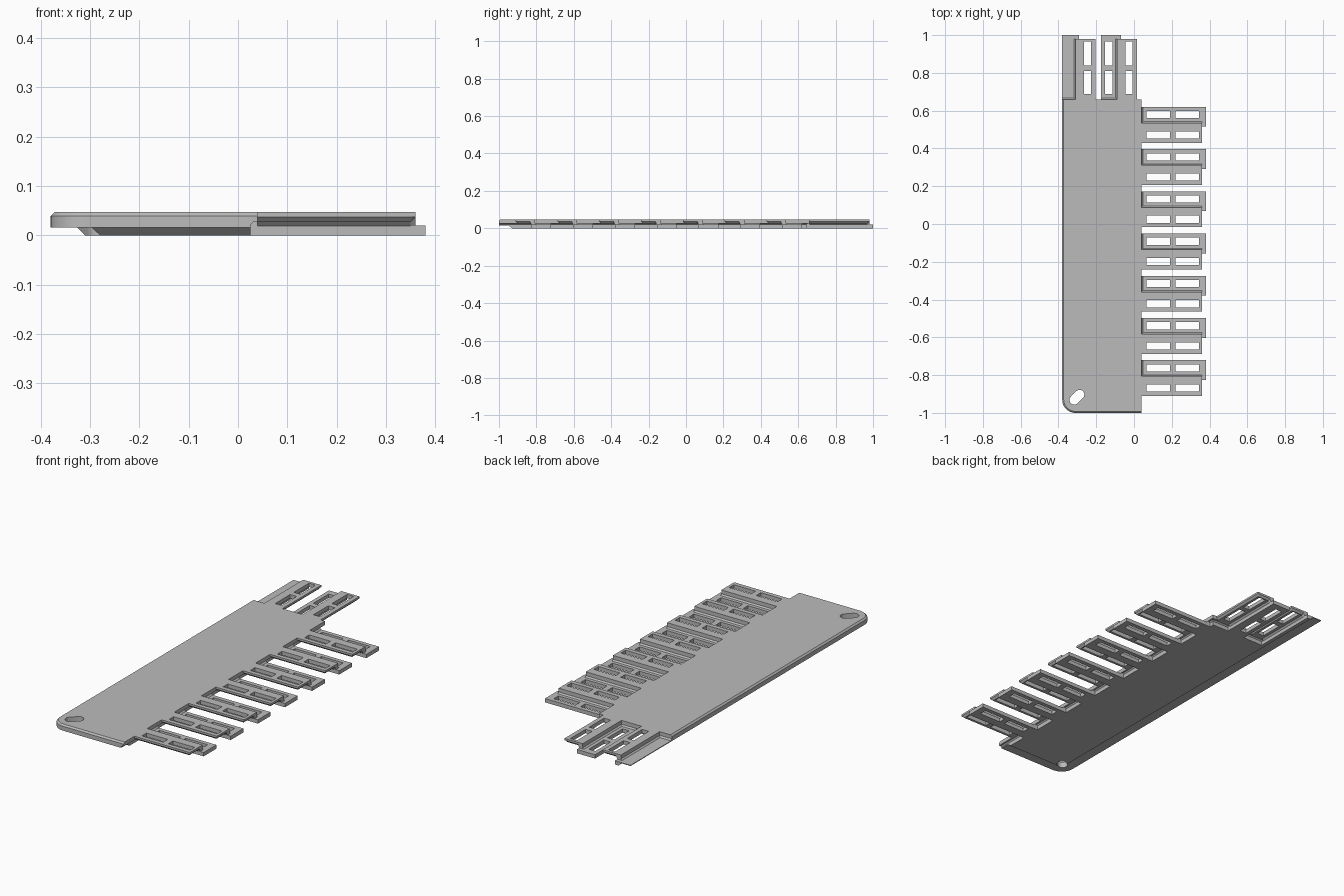
import bpy, bmesh
from math import sin, cos, pi
from mathutils import Matrix, Vector

cube = bpy.data.objects.get("Cube")
if cube:
    bpy.data.objects.remove(cube)

grey = bpy.data.materials.new("plain grey")
grey.use_nodes = True
colour = (0.5, 0.5, 0.5, 1)
grey.diffuse_color = colour
grey.node_tree.nodes["Principled BSDF"].inputs["Base Color"].default_value = colour


def loft(bm, loops, matrix=Matrix()):
    """Closed solid through loops that all have the same number of points."""
    rings = [[bm.verts.new(matrix @ Vector(p)) for p in loop] for loop in loops]
    n = len(rings[0])
    for a, b in zip(rings, rings[1:]):
        for i in range(n):
            j = (i + 1) % n
            bm.faces.new((a[i], a[j], b[j], b[i]))
    bm.faces.new(rings[0][::-1])
    bm.faces.new(rings[-1])


def box(bm, u, v, z, matrix):
    loft(bm, [[(u[0], v[0], h), (u[1], v[0], h), (u[1], v[1], h), (u[0], v[1], h)]
              for h in z], matrix)


def finish(name, bm):
    bmesh.ops.recalc_face_normals(bm, faces=bm.faces[:])
    mesh = bpy.data.meshes.new(name)
    bm.to_mesh(mesh)
    bm.free()
    mesh.materials.append(grey)
    obj = bpy.data.objects.new(name, mesh)
    bpy.context.collection.objects.link(obj)
    return obj


def cut(obj, cutter):
    mod = obj.modifiers.new("openings", "BOOLEAN")
    mod.operation = "DIFFERENCE"
    mod.solver = "EXACT"
    mod.object = cutter
    graph = bpy.context.evaluated_depsgraph_get()
    mesh = bpy.data.meshes.new_from_object(obj.evaluated_get(graph))
    obj.modifiers.clear()
    obj.data = mesh


def outline(left, front, right, back, radius, z):
    """Rectangle with its front left corner rounded."""
    pts = [(right, front, z), (right, back, z), (left, back, z)]
    for i in range(13):
        a = pi + i / 12 * pi / 2
        pts.append((left + radius * (1 + cos(a)), front + radius * (1 + sin(a)), z))
    return pts


# Main plate: undercut on the joint sides, bevelled on the outer sides
bm = bmesh.new()
loft(bm, [outline(-0.38 + i, -1 + i, 0.04 - s, 0.66 - s, 0.07 - i, z)
          for z, i, s in ((0.016, 0, 0.015), (0.021, 0, 0.015), (0.027, 0, 0.009),
                          (0.027, 0, 0), (0.039, 0, 0), (0.047, 0.008, 0))])
plate = finish("main_plate", bm)

# Lower slab with sloped outer sides
bm = bmesh.new()
loft(bm, [outline(-0.31, -0.93, 0.025, 0.645, 0.02, 0),
          outline(-0.326, -0.948, 0.025, 0.645, 0.036, 0.016)])
slab = finish("lower_slab", bm)

# Slanted hanging hole
bm = bmesh.new()
hole = []
for i in range(26):
    side, step = divmod(i, 13)
    a = -pi / 4 + side * pi + step / 12 * pi
    shift = -0.014 if side else 0.014
    hole.append((-0.302 + shift + 0.025 * cos(a), -0.917 + shift + 0.025 * sin(a)))
loft(bm, [[(x, y, z) for x, y in hole] for z in (-0.1, 0.1)])
hole_cutter = finish("hole_cutter", bm)
cut(plate, hole_cutter)
cut(slab, hole_cutter)

# Joint positions: seven on the right, one full and one half on the back
joints = [(Matrix.Translation((0.04, 0.62 - i * 0.2235, 0)) @ Matrix.Rotation(-pi / 2, 4, "Z"), True)
          for i in range(7)]
joints += [(Matrix.Translation((-0.175, 0.66, 0)), True),
           (Matrix.Translation((-0.395, 0.66, 0)), False)]

# Joint profiles: across the finger for the upper, along it for the lower
upper = [(0.077, 0.019), (0.085, 0.027), (0.085, 0.047), (0.19, 0.047),
         (0.19, 0.037), (0.18, 0.027), (0.113, 0.027), (0.105, 0.019)]
tip = [(u, 0.037 if i in (5, 6) else z) for i, (u, z) in enumerate(upper)]
lower = [(-0.015, 0), (0.34, 0), (0.34, 0.02), (0.007, 0.02), (0, 0.027), (-0.015, 0.027)]

uppers, lowers, slots = bmesh.new(), bmesh.new(), bmesh.new()
for matrix, full in joints:
    loft(uppers, [[(u, v, z) for u, z in shape]
                  for shape, v in ((upper, 0), (upper, 0.31), (tip, 0.32))], matrix)
    if full:
        loft(lowers, [[(u, v, z) for v, z in lower] for u in (0, 0.105)], matrix)
    for u in ((0.022, 0.06), (0.129, 0.167)):
        if full or u[0] > 0.1:
            for v in ((0.027, 0.15), (0.18, 0.305)):
                box(slots, u, v, (-0.1, 0.1), matrix)
upper_fingers = finish("upper_fingers", uppers)
lower_fingers = finish("lower_fingers", lowers)
slot_cutter = finish("slot_cutter", slots)
cut(upper_fingers, slot_cutter)
cut(lower_fingers, slot_cutter)

# Plain corner strip carrying on the thin rim to the back
bm = bmesh.new()
strip = [(-0.38, 0.016), (-0.326, 0.016), (-0.31, 0), (-0.29, 0), (-0.29, 0.02), (-0.38, 0.02)]
loft(bm, [[(x, y, z) for x, z in strip] for y in (0.645, 1)])
# Small slope where the strip meets the plate
slope = [(0.645, 0.018), (0.668, 0.018), (0.66, 0.028), (0.645, 0.028)]
loft(bm, [[(x, y, z) for y, z in slope] for x in (-0.38, -0.31)])
finish("corner_strip", bm)

for helper in (hole_cutter, slot_cutter):
    bpy.data.objects.remove(helper)

# Smooth the rounded corner and hole
bpy.ops.object.select_all(action="DESELECT")
for obj in (plate, slab):
    obj.select_set(True)
bpy.context.view_layer.objects.active = plate
bpy.ops.object.shade_smooth_by_angle(angle=pi / 7)
